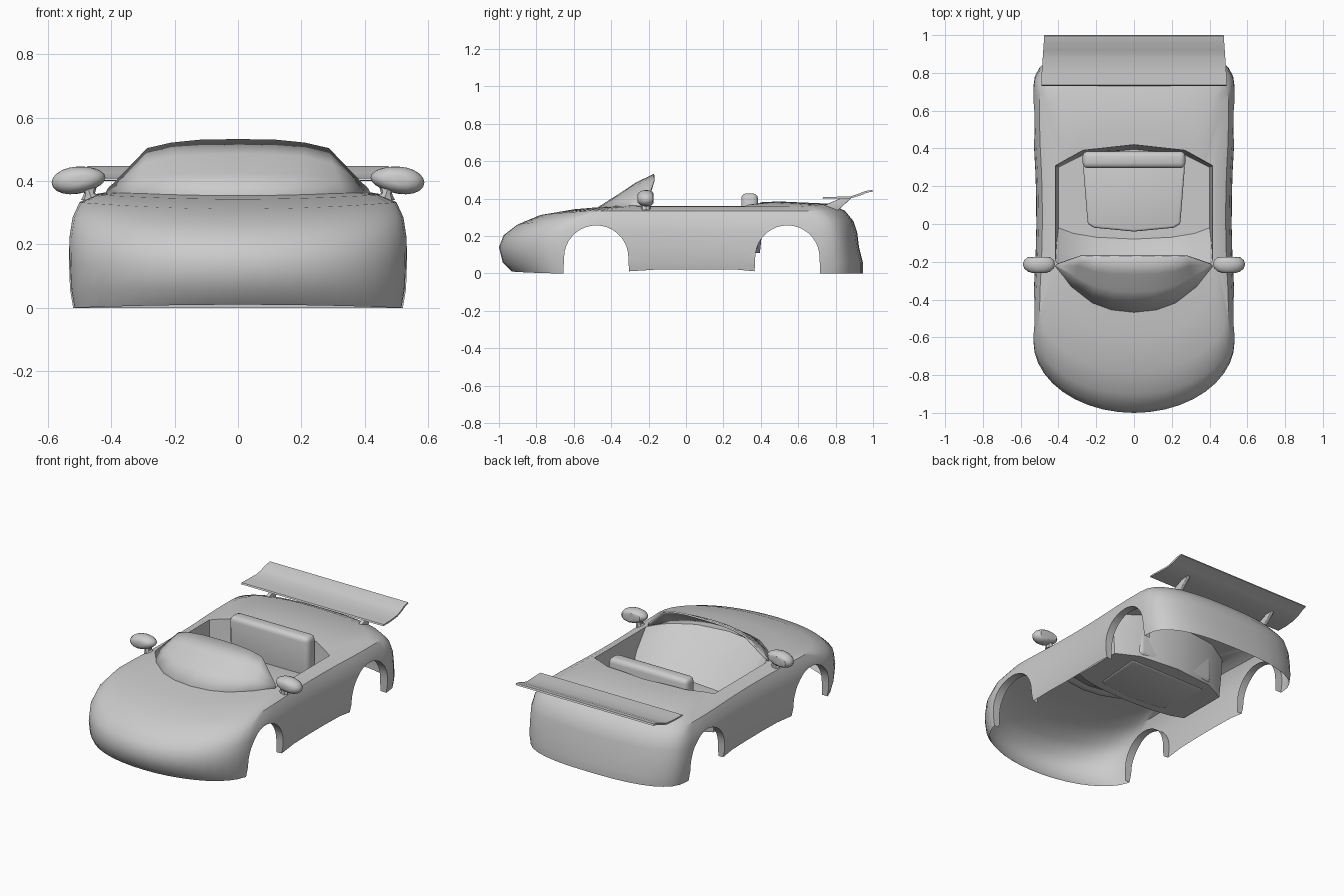
import bpy, bmesh, math
from mathutils import Vector

if "Cube" in bpy.data.objects:
    bpy.data.objects.remove(bpy.data.objects["Cube"])


def finish(name, bm, angle=35):
    bmesh.ops.recalc_face_normals(bm, faces=bm.faces[:])
    me = bpy.data.meshes.new(name)
    bm.to_mesh(me)
    bm.free()
    ob = bpy.data.objects.new(name, me)
    bpy.context.collection.objects.link(ob)
    smooth(ob, angle)
    return ob


def smooth(ob, angle=35):
    bpy.ops.object.select_all(action='DESELECT')
    ob.select_set(True)
    bpy.context.view_layer.objects.active = ob
    bpy.ops.object.shade_smooth_by_angle(angle=math.radians(angle))


def loft(name, rings, closed=True, fan=False, bevel=0, angle=35):
    """Skin a list of rings; closed rings also get end caps."""
    bm = bmesh.new()
    rows = [[bm.verts.new(p) for p in r] for r in rings]
    n = len(rows[0])
    for a, b in zip(rows, rows[1:]):
        for i in range(n if closed else n - 1):
            k = (i + 1) % n
            bm.faces.new((a[i], a[k], b[k], b[i]))
    if closed:
        for r in (rows[0], rows[-1]):
            if fan:
                ys = [v.co.y for v in r]
                c = bm.verts.new((0, (min(ys) + max(ys)) / 2, sum(v.co.z for v in r) / n))
                for i in range(n):
                    bm.faces.new((r[i], r[(i + 1) % n], c))
            else:
                bm.faces.new(r)
    bmesh.ops.recalc_face_normals(bm, faces=bm.faces[:])
    if bevel:
        es = [e for e in bm.edges if e.calc_face_angle(0) > 0.6]
        bmesh.ops.bevel(bm, geom=es, offset=bevel, segments=3, profile=0.5, affect='EDGES')
    return finish(name, bm, angle)


def mirrored(half):
    """Complete a half outline (x >= 0, first and last on the centre line)."""
    return half + [(-p[0],) + tuple(p[1:]) for p in half[-2:0:-1]]


def prism_x(name, prof, x0, x1, bevel=0):
    return loft(name, [[(x, y, z) for y, z in prof] for x in (x0, x1)], bevel=bevel)


# Body: stacked plan outlines from sill to deck
def body_ring(yf, df, yb, db, w, zf, zs, zb):
    half = []
    yc, yr = yf + df, yb - db
    for i in range(11):
        a = math.pi / 2 * i / 10
        half.append((w * math.sin(a), yc - df * math.cos(a), zs + (zf - zs) * math.cos(a) ** 2))
    for i in range(1, 9):
        half.append((w, yc + (yr - yc) * i / 9, zs))
    for i in range(9):
        a = math.pi / 2 * i / 8
        c, s = max(math.cos(a), 0), math.sin(a)
        if i == 8:
            c = 0
        half.append((w * c ** (2 / 2.6), yr + db * s ** (2 / 2.6), zs + (zb - zs) * s))
    out = []
    for x, y, z in half:
        waist = max(0, 1 - ((y - 0.04) / 0.42) ** 2)
        out.append((x * (1 - 0.03 * waist), y, max(z, 0.02 * min(1, 2 * waist))))
    return mirrored(out)


levels = [
    (-.93, .31, .945, .22, .52, .01, .0, .0),
    (-.98, .36, .945, .22, .53, .06, .06, .06),
    (-1.0, .38, .925, .20, .533, .14, .14, .14),
    (-.975, .36, .915, .20, .532, .205, .22, .22),
    (-.90, .33, .895, .20, .522, .262, .285, .28),
    (-.78, .33, .85, .20, .50, .312, .333, .335),
    (-.60, .38, .77, .20, .45, .343, .357, .373),
    (-.40, .20, .50, .20, .38, .36, .365, .385),
]
body = loft("car_body", [body_ring(*l) for l in levels], fan=True)

# Cutters: cockpit tub and wheel arches
rim = mirrored([(0, -.43), (.2, -.395), (.33, -.305), (.415, -.2), (.415, .31), (.27, .39), (0, .42)])
mid = mirrored([(0, -.23), (.2, -.21), (.33, -.16), (.41, -.1), (.41, .305), (.265, .38), (0, .41)])
low = mirrored([(0, -.08), (.2, -.07), (.32, -.05), (.40, -.02), (.40, .3), (.26, .37), (0, .395)])
cutters = [loft("tub_cutter", [[(x, y, z) for x, y in o] for o, z in
                               ((low, .11), (mid, .25), (rim, .365), (rim, .6))])]
for yc in (-.48, .542):
    prof = [(yc + .172 * math.cos(math.pi * i / 18), .085 + .172 * math.sin(math.pi * i / 18))
            for i in range(19)]
    prof += [(yc - .18, -.1), (yc + .18, -.1)]
    for s in (-1, 1):
        cutters.append(prism_x("arch_cutter", prof, s * .48, s * .7))
for c in cutters:
    c.hide_render = True
    m = body.modifiers.new("cut", 'BOOLEAN')
    m.operation, m.solver, m.object = 'DIFFERENCE', 'EXACT', c
bpy.context.view_layer.update()
cut = bpy.data.meshes.new_from_object(body.evaluated_get(bpy.context.evaluated_depsgraph_get()))
body.modifiers.clear()
body.data = cut
for c in cutters:
    bpy.data.objects.remove(c)

# Open the underside and the inner ends of the wheel arches
bm = bmesh.new()
bm.from_mesh(cut)
dead = []
for f in bm.faces:
    c = f.calc_center_median()
    under = f.normal.z < -.8 and c.z < .04
    inner = abs(f.normal.x) > .98 and .47 < abs(c.x) < .485 and c.z < .27
    if under or inner:
        dead.append(f)
bmesh.ops.delete(bm, geom=dead, context='FACES')
bm.to_mesh(cut)
bm.free()
smooth(body)


# Windscreen
def across(half):
    return [(-x, y, z) for x, y, z in half[:0:-1]] + half


screen = loft("windscreen", [across(r) for r in (
    [(0, -.465, .352), (.12, -.452, .353), (.22, -.415, .354), (.33, -.33, .357), (.415, -.22, .358)],
    [(0, -.355, .422), (.11, -.35, .42), (.21, -.325, .418), (.31, -.275, .41), (.41, -.215, .37)],
    [(0, -.265, .482), (.11, -.262, .48), (.205, -.25, .474), (.295, -.22, .452), (.402, -.21, .38)],
    [(0, -.17, .528), (.12, -.17, .526), (.21, -.17, .517), (.285, -.17, .5), (.39, -.205, .39)])],
    closed=False)
sol = screen.modifiers.new("thickness", 'SOLIDIFY')
sol.thickness, sol.offset = .01, 0

# Seat
cushion = mirrored([(0, -.04), (.21, -.02), (.245, .0), (.27, .31), (0, .31)])
loft("seat_cushion", [[(x, y, z) for x, y in cushion] for z in (.105, .2)], bevel=.012)
prism_x("seat_back", [(.3, .12), (.385, .12), (.385, .428), (.295, .428)], -.272, .272, bevel=.028)

# Door mirrors with stalks
for s in (-1, 1):
    bm = bmesh.new()
    bmesh.ops.create_uvsphere(bm, u_segments=16, v_segments=10, radius=1)
    for v in bm.verts:
        x, y, z = v.co
        taper = 1 + .12 * x
        v.co = Vector((s * (.503 + .085 * x), -.213 + max(-.047, min(.038, .055 * y)),
                       .403 + .008 * x * -1 + .043 * z * taper))
    finish("mirror_housing", bm)
    loft("mirror_stalk", [[(s * (cx + r * math.cos(t)), -.215 + .025 * math.sin(t), z)
                           for t in [math.tau * i / 8 for i in range(8)]]
                          for cx, r, z in ((.46, .035, .34), (.468, .017, .362), (.475, .03, .385))])

# Rear wing and its struts
prof = [(.73, .402), (.80, .40), (.88, .402), (.93, .416), (.97, .433), (1.0, .438),
        (.995, .447), (.96, .441), (.92, .425), (.88, .412), (.80, .41), (.735, .41)]
loft("rear_wing", [[(s * (.49 - .015 * max(0, (y - .78) / .22)), y, z) for y, z in prof]
                   for s in (-1, 1)])
for s in (-1, 1):
    prism_x("wing_strut", [(.73, .36), (.80, .325), (.885, .404), (.83, .404)],
            s * .31, s * .33, bevel=.004)
